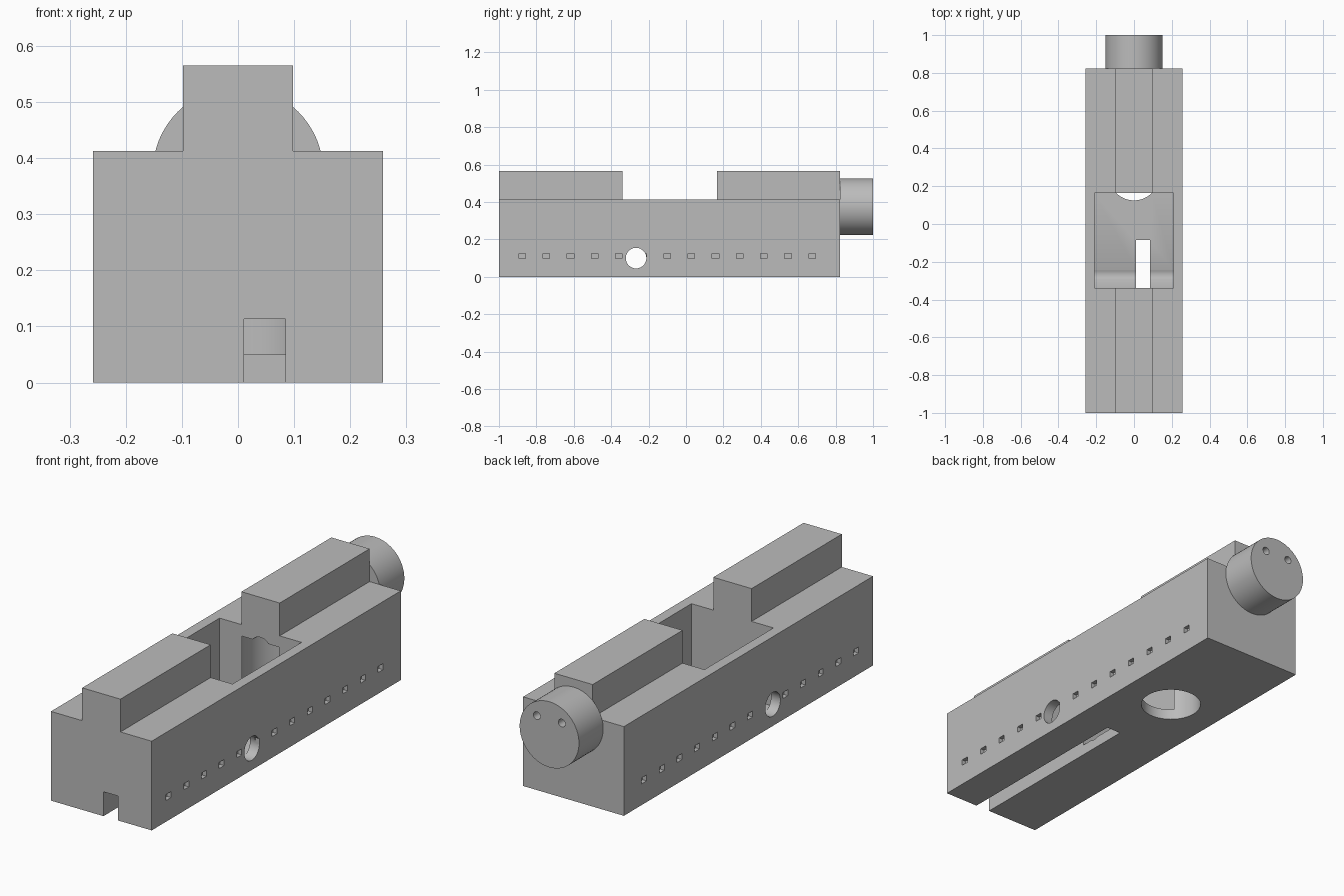
import bpy, bmesh
from math import pi, radians
from mathutils import Matrix, Vector

if "Cube" in bpy.data.objects:
    bpy.data.objects.remove(bpy.data.objects["Cube"])

grey = bpy.data.materials.new("plain grey")
grey.use_nodes = True
grey.diffuse_color = (0.5, 0.5, 0.5, 1)
grey.node_tree.nodes["Principled BSDF"].inputs["Base Color"].default_value = (0.5, 0.5, 0.5, 1)


def make_object(name, bm):
    bmesh.ops.recalc_face_normals(bm, faces=bm.faces)
    mesh = bpy.data.meshes.new(name)
    bm.to_mesh(mesh)
    bm.free()
    mesh.materials.append(grey)
    obj = bpy.data.objects.new(name, mesh)
    bpy.context.collection.objects.link(obj)
    return obj


def add_box(bm, low, high):
    low, high = Vector(low), Vector(high)
    place = Matrix.Translation((low + high) / 2) @ Matrix.Diagonal((*(high - low), 1))
    bmesh.ops.create_cube(bm, size=1, matrix=place)


def add_cylinder(bm, center, radius, length, axis="Z", sides=64):
    turn = {"X": Matrix.Rotation(pi / 2, 4, "Y"),
            "Y": Matrix.Rotation(pi / 2, 4, "X"), "Z": Matrix()}[axis]
    bmesh.ops.create_cone(bm, cap_ends=True, segments=sides, radius1=radius, radius2=radius,
                          depth=length, matrix=Matrix.Translation(center) @ turn)


def cut(target, adder, *calls):
    """Subtract shapes that do not touch each other from the target."""
    bm = bmesh.new()
    for args in calls:
        adder(bm, *args)
    cutter = make_object("cutter", bm)
    cutter.hide_render = True
    mod = target.modifiers.new("cut", "BOOLEAN")
    mod.operation, mod.solver, mod.object = "DIFFERENCE", "EXACT", cutter
    bpy.context.view_layer.objects.active = target
    bpy.ops.object.modifier_apply(modifier=mod.name)
    bpy.data.objects.remove(cutter)


FRONT, BACK, HALF, SHOULDER, TOP, RAIL = -1, 0.823, 0.258, 0.413, 0.565, 0.098
JAW_FRONT, JAW_BACK, KNOB_Z = -0.34, 0.165, 0.375

# Block with a raised rail, extruded from its end profile
half = [(HALF, 0), (HALF, SHOULDER), (RAIL, SHOULDER), (RAIL, TOP)]
profile = half + [(-x, z) for x, z in reversed(half)]
bm = bmesh.new()
end = bm.faces.new([bm.verts.new((x, FRONT, z)) for x, z in profile])
grown = bmesh.ops.extrude_face_region(bm, geom=[end])["geom"]
bmesh.ops.translate(bm, vec=(0, BACK - FRONT, 0),
                    verts=[v for v in grown if isinstance(v, bmesh.types.BMVert)])
block = make_object("block", bm)

# Open pocket between the two rails
cut(block, add_box, ((-0.21, JAW_FRONT, 0.05), (0.21, JAW_BACK, 0.8)))
# Vertical bore behind the pocket and the spindle bore through its wall
cut(block, add_cylinder, ((0, 0.258, 0.13), 0.133, 0.46))
cut(block, add_cylinder, ((0, 0.35, 0.33), 0.05, 0.6, "Y", 32))
# Slot along the underside
cut(block, add_box, ((0.011, -1.1, -0.1), (0.085, -0.085, 0.113)))
# Cross hole through both sides
cut(block, add_cylinder, ((0, -0.267, 0.1), 0.055, 1, "X"))
# Row of small square recesses on each side
recesses = []
for side in (-1, 1):
    for i in range(13):
        y = -0.876 + 0.1292 * i
        xs = sorted((side * (HALF - 0.02), side * (HALF + 0.02)))
        recesses.append(((xs[0], y - 0.018, 0.098), (xs[1], y + 0.018, 0.126)))
cut(block, add_box, *recesses)

# Round knob at the back with two finger dimples
bm = bmesh.new()
add_cylinder(bm, (0, (BACK + 1) / 2, KNOB_Z), 0.152, 1 - BACK, "Y")
knob = make_object("knob", bm)
cut(knob, add_cylinder, *[((x, 1, KNOB_Z + 0.07), 0.018, 0.1, "Y", 24) for x in (-0.064, 0.064)])

# Smooth round walls, keep hard edges
for obj in (block, knob):
    bpy.ops.object.select_all(action="DESELECT")
    obj.select_set(True)
    bpy.context.view_layer.objects.active = obj
    bpy.ops.object.shade_smooth_by_angle(angle=radians(30))
